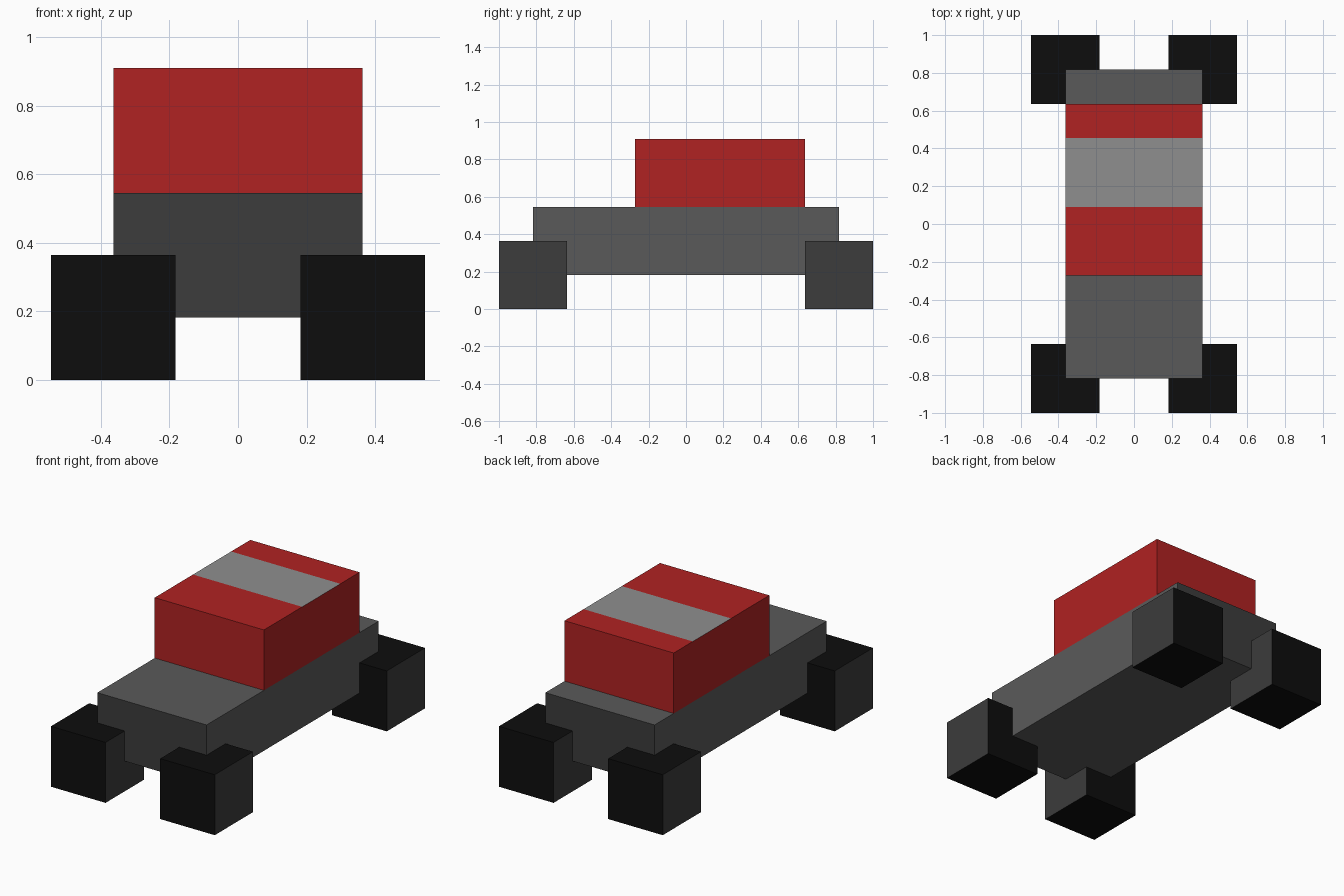
import bpy
import bmesh

if "Cube" in bpy.data.objects:
    bpy.data.objects.remove(bpy.data.objects["Cube"])

U = 2 / 11  # block unit


def srgb(v):
    c = v / 255
    return c / 12.92 if c <= 0.04045 else ((c + 0.055) / 1.055) ** 2.4


def material(name, r, g, b):
    m = bpy.data.materials.new(name)
    m.diffuse_color = (srgb(r), srgb(g), srgb(b), 1)
    m.use_nodes = True
    m.node_tree.nodes["Principled BSDF"].inputs["Base Color"].default_value = m.diffuse_color
    return m


red = material("red paint", 176, 34, 34)
silver = material("light grey", 143, 143, 143)
grey = material("mid grey", 90, 90, 90)
dark = material("dark grey", 60, 60, 60)
black = material("tyre black", 13, 13, 13)


def box(name, lo, hi, mats, rule=None, cuts_y=()):
    """Box between two corners, cut across y, with materials set by a face rule."""
    bm = bmesh.new()
    bmesh.ops.create_cube(bm, size=1)
    for v in bm.verts:
        v.co = [lo[i] if v.co[i] < 0 else hi[i] for i in range(3)]
    for y in cuts_y:
        bmesh.ops.bisect_plane(bm, geom=bm.verts[:] + bm.edges[:] + bm.faces[:],
                               plane_co=(0, y, 0), plane_no=(0, 1, 0))
    bm.normal_update()
    if rule:
        for f in bm.faces:
            f.material_index = int(rule(f.normal, f.calc_center_median()))
    me = bpy.data.meshes.new(name)
    bm.to_mesh(me)
    bm.free()
    for m in mats:
        me.materials.append(m)
    ob = bpy.data.objects.new(name, me)
    bpy.context.collection.objects.link(ob)
    return ob


# Chassis: dark front and back ends
box("chassis", (-2 * U, -4.5 * U, U), (2 * U, 4.5 * U, 3 * U), [grey, dark],
    lambda n, c: abs(n.y) > 0.5)

# Cabin: light band across the roof
box("cabin", (-2 * U, -1.5 * U, 3 * U), (2 * U, 3.5 * U, 5 * U), [red, silver],
    lambda n, c: n.z > 0.5 and 0.5 * U < c.y < 2.5 * U,
    cuts_y=(0.5 * U, 2.5 * U))

# Wheels: black blocks with grey hub sides
for side, sx in (("left", -1), ("right", 1)):
    for end, sy in (("front", -1), ("back", 1)):
        cx, cy = sx * 2 * U, sy * 4.5 * U
        box(f"{end}_{side}_wheel", (cx - U, cy - U, 0), (cx + U, cy + U, 2 * U),
            [black, dark], lambda n, c: abs(n.x) > 0.5)
